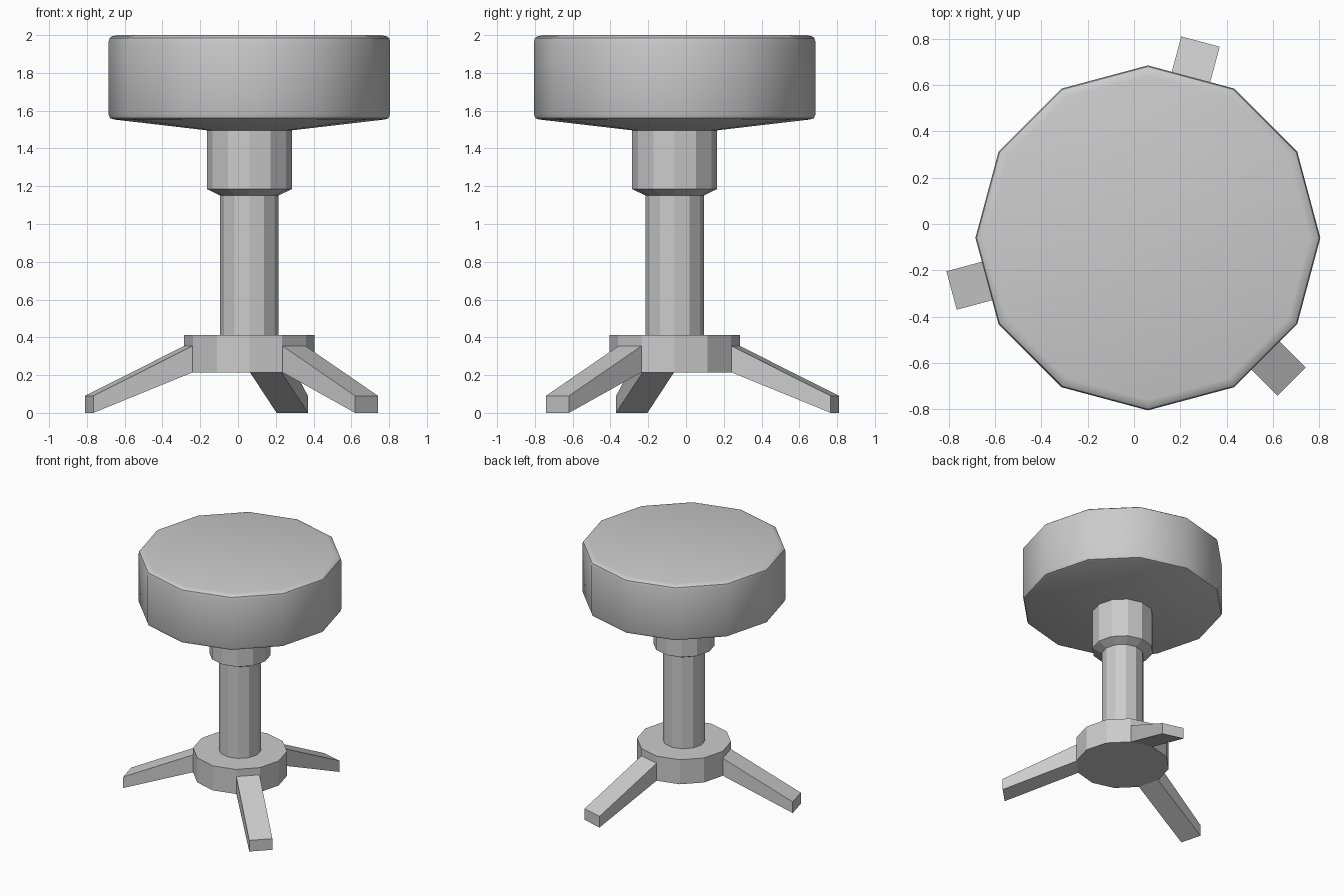
import bpy, bmesh
from math import cos, sin, pi, radians

if "Cube" in bpy.data.objects:
    bpy.data.objects.remove(bpy.data.objects["Cube"])

CX, CY, SIDES = 0.06, -0.06, 12


def make_object(name, verts, faces, smooth=False):
    mesh = bpy.data.meshes.new(name)
    mesh.from_pydata(verts, [], faces)
    bm = bmesh.new()
    bm.from_mesh(mesh)
    bmesh.ops.recalc_face_normals(bm, faces=bm.faces)
    bm.to_mesh(mesh)
    bm.free()
    obj = bpy.data.objects.new(name, mesh)
    bpy.context.collection.objects.link(obj)
    if smooth:
        bpy.ops.object.select_all(action='DESELECT')
        obj.select_set(True)
        bpy.context.view_layer.objects.active = obj
        bpy.ops.object.shade_smooth_by_angle(angle=radians(35))
    return obj


def lathe(name, profile, smooth=False):
    """Closed 12-sided solid from (radius, z) pairs, bottom to top."""
    n = SIDES
    verts = [(CX + r * cos(2 * pi * i / n), CY + r * sin(2 * pi * i / n), z)
             for r, z in profile for i in range(n)]
    faces = [(k * n + i, k * n + (i + 1) % n, (k + 1) * n + (i + 1) % n, (k + 1) * n + i)
             for k in range(len(profile) - 1) for i in range(n)]
    last = (len(profile) - 1) * n
    faces += [tuple(range(n)), tuple(range(last, last + n))]
    return make_object(name, verts, faces, smooth)


def leg(name, degrees):
    """Tapered, sloping bar growing out of one flat side of the hub."""
    a, half = radians(degrees), 0.086
    side = [(0.325, 0.217), (0.333, 0.215), (0.878, 0.0),
            (0.878, 0.09), (0.333, 0.355), (0.325, 0.355)]
    n = len(side)
    verts = [(CX + r * cos(a) - w * sin(a), CY + r * sin(a) + w * cos(a), z)
             for w in (-half, half) for r, z in side]
    faces = [(i, (i + 1) % n, n + (i + 1) % n, n + i) for i in range(n)]
    faces += [tuple(range(n)), tuple(range(n, 2 * n))]
    return make_object(name, verts, faces)


# Padded seat with rounded rims and a shallow conical underside
lathe("seat", [(0.20, 1.493), (0.715, 1.553), (0.737, 1.560), (0.745, 1.580),
               (0.745, 1.965), (0.740, 1.984), (0.728, 1.993), (0.700, 2.0)], smooth=True)

# Collar under the seat, pole and hub
lathe("collar", [(0.153, 1.15), (0.225, 1.185), (0.225, 1.50)])
lathe("pole", [(0.155, 0.40), (0.155, 1.16)])
lathe("hub", [(0.345, 0.215), (0.345, 0.413)])

# Three splayed legs
for i, name in enumerate(("back_leg", "left_leg", "front_leg")):
    leg(name, 75 + 120 * i)
